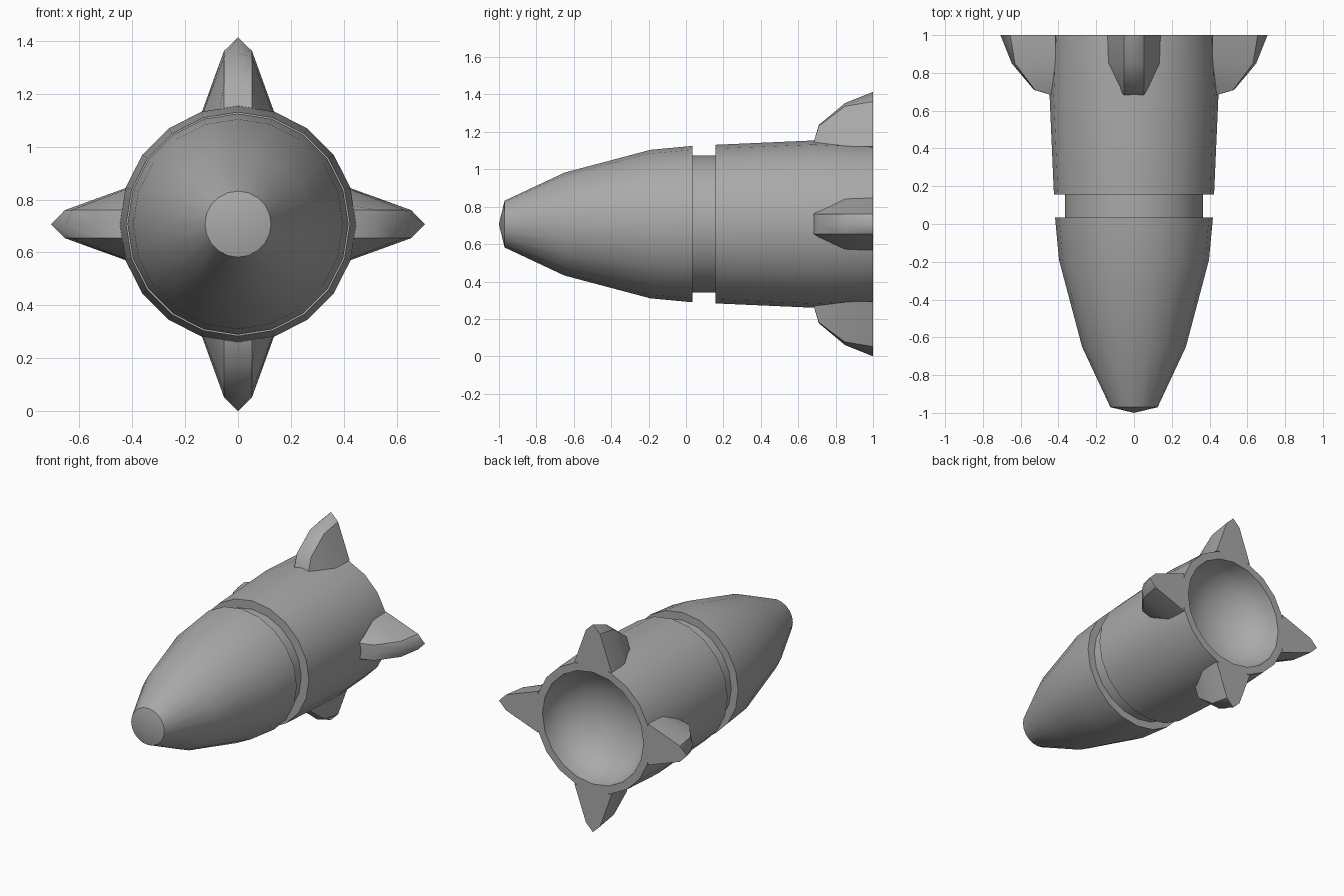
import bpy, bmesh
from math import sin, cos, pi, radians

cube = bpy.data.objects.get("Cube")
if cube:
    bpy.data.objects.remove(cube, do_unlink=True)

AXIS_Z = 0.707   # height of the long axis
SIDES = 20

grey = bpy.data.materials.new("plain_grey")
grey.use_nodes = True
colour = (0.4, 0.4, 0.4, 1)
grey.diffuse_color = colour
grey.node_tree.nodes["Principled BSDF"].inputs["Base Color"].default_value = colour


def finish(name, bm):
    """Turn a bmesh into a linked grey object."""
    bmesh.ops.recalc_face_normals(bm, faces=bm.faces)
    for face in bm.faces:
        face.smooth = True
    mesh = bpy.data.meshes.new(name)
    bm.to_mesh(mesh)
    bm.free()
    mesh.materials.append(grey)
    obj = bpy.data.objects.new(name, mesh)
    bpy.context.collection.objects.link(obj)
    return obj


def lathe(name, profile):
    """Spin (y, radius) points about the long axis; zero radius makes a pole."""
    bm = bmesh.new()
    rings = []
    for y, r in profile:
        count = SIDES if r > 0 else 1
        rings.append([bm.verts.new((r * cos(2 * pi * i / SIDES), y,
                                    AXIS_Z + r * sin(2 * pi * i / SIDES)))
                      for i in range(count)])
    for a, b in zip(rings, rings[1:]):
        for i in range(SIDES):
            j = (i + 1) % SIDES
            if len(a) == 1:
                bm.faces.new((a[0], b[i], b[j]))
            elif len(b) == 1:
                bm.faces.new((a[i], a[j], b[0]))
            else:
                bm.faces.new((a[i], a[j], b[j], b[i]))
    obj = finish(name, bm)
    obj.data.set_sharp_from_angle(angle=radians(30))
    return obj


# Body: nose, recessed groove, flared tail and hollow rear bowl
outer = [(-1, 0), (-0.97, 0.125), (-0.65, 0.275), (-0.19, 0.397),
         (0.035, 0.418), (0.035, 0.366), (0.157, 0.366), (0.157, 0.424),
         (0.68, 0.447), (1, 0.432), (1, 0.38)]
bowl = [(1 - 0.3 * sin(t * pi / 16), 0.38 * cos(t * pi / 16)) for t in range(1, 8)]
lathe("body", outer + bowl + [(0.7, 0)])

# Fin stations: y, base half width, shoulder radius, ridge radius
STATIONS = [(0.68, 0.06, 0.43, 0.43), (0.71, 0.073, 0.525, 0.53),
            (0.85, 0.135, 0.63, 0.647), (1, 0.14, 0.655, 0.707)]
SHOULDER = 0.053
BASE = 0.415


def fin(name, angle):
    """Loft a five-point section along the stations, turned about the axis."""
    bm = bmesh.new()
    rings = []
    for y, width, shoulder, ridge in STATIONS:
        section = [(-width, BASE), (-SHOULDER, shoulder), (0, ridge),
                   (SHOULDER, shoulder), (width, BASE)]
        rings.append([bm.verts.new((u * cos(angle) + r * sin(angle), y,
                                    AXIS_Z - u * sin(angle) + r * cos(angle)))
                      for u, r in section])
    for a, b in zip(rings, rings[1:]):
        for i in range(5):
            j = (i + 1) % 5
            bm.faces.new((a[i], a[j], b[j], b[i]))
            # Crisp shoulder and base lines, soft ridge
            if i != 2:
                bm.edges.get((a[i], b[i])).smooth = False
    for ring in (rings[0], rings[-1]):
        bm.faces.new(ring)
        for i in range(5):
            bm.edges.get((ring[i], ring[(i + 1) % 5])).smooth = False
    return finish(name, bm)


for k, side in enumerate(("top", "left", "bottom", "right")):
    fin(side + "_fin", k * pi / 2)
